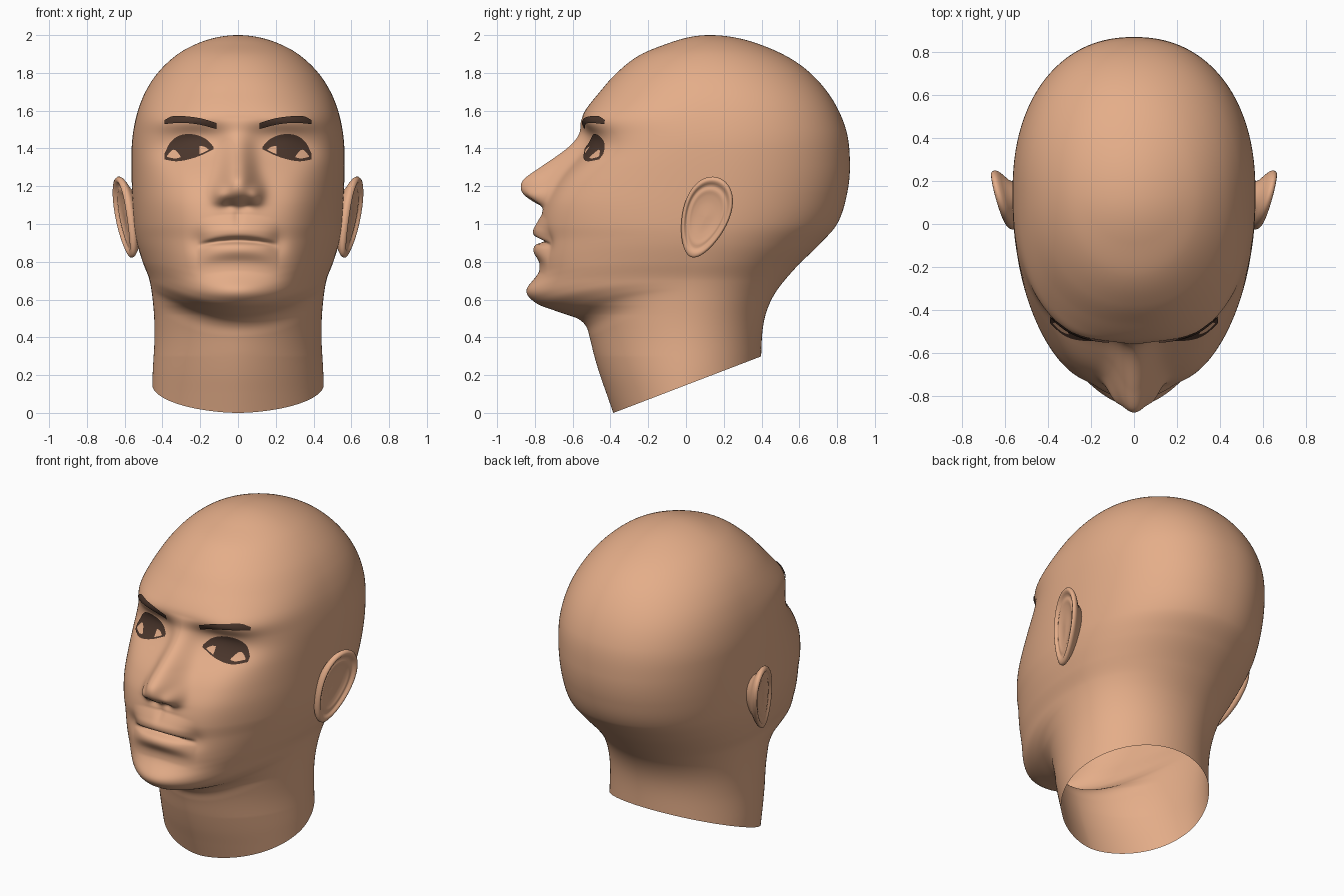
import bpy, bmesh, math
from math import sin, cos, pi, exp, sqrt

if "Cube" in bpy.data.objects:
    bpy.data.objects.remove(bpy.data.objects["Cube"])


def material(name, rgb):
    m = bpy.data.materials.new(name)
    m.diffuse_color = (*rgb, 1)
    m.use_nodes = True
    m.node_tree.nodes["Principled BSDF"].inputs["Base Color"].default_value = m.diffuse_color
    return m


SKIN = material("skin", (0.78, 0.42, 0.25))
DARK = material("dark_brown", (0.07, 0.037, 0.025))


def curve(points, key=lambda v: v):
    """Smooth function through (v, value) points."""
    p = sorted((key(v), y) for v, y in points)
    n = len(p)
    m = []
    for i in range(n):
        a, b = p[max(i - 1, 0)], p[min(i + 1, n - 1)]
        m.append((b[1] - a[1]) / (b[0] - a[0]))

    def f(v):
        t = key(v)
        if t <= p[0][0]:
            return p[0][1]
        if t >= p[-1][0]:
            return p[-1][1]
        i = 0
        while p[i + 1][0] < t:
            i += 1
        h = p[i + 1][0] - p[i][0]
        u = (t - p[i][0]) / h
        return ((1 + 2 * u) * (1 - u) ** 2 * p[i][1] + u * (1 - u) ** 2 * h * m[i]
                + u * u * (3 - 2 * u) * p[i + 1][1] + u * u * (u - 1) * h * m[i + 1])
    return f


def dome(z):
    return sqrt(max(0, 2 - z))


# Profiles of the head along z: front and back silhouette, half width, widest y, squareness
front_y = curve([(0, -.385), (.1, -.42), (.2, -.455), (.3, -.485), (.4, -.51), (.46, -.53), (.5, -.575),
                 (.53, -.66), (.565, -.735), (.6, -.76), (.65, -.77), (.7, -.77), (.74, -.767), (.8, -.765),
                 (.9, -.765), (1.0, -.772), (1.1, -.75), (1.2, -.70), (1.3, -.64), (1.4, -.58), (1.47, -.557),
                 (1.55, -.555), (1.6, -.535), (1.7, -.456), (1.79, -.377), (1.894, -.245), (1.958, -.09),
                 (2, .125)], dome)
back_y = curve([(0, .4), (.3, .398), (.49, .414), (.626, .467), (.76, .573), (.89, .704), (1, .8),
                (1.157, .852), (1.316, .868), (1.5, .847), (1.687, .757), (1.846, .6), (1.958, .37),
                (2, .125)], dome)
width = curve([(0, .455), (.2, .452), (.4, .442), (.55, .447), (.7, .468), (.8, .505), (.9, .535), (1, .552),
               (1.2, .562), (1.4, .563), (1.5, .553), (1.6, .53), (1.7, .49), (1.8, .425), (1.9, .318),
               (1.95, .228), (2, 0)], dome)
mid_y = curve([(0, 0), (.4, 0), (.7, .03), (1, .1), (1.4, .15), (1.7, .15), (2, .125)])
square = curve([(0, 1.75), (.3, 1.85), (.5, 2), (.9, 2.15), (1.2, 2.3), (1.4, 2.45), (1.55, 2.5), (1.7, 2.25),
                (1.9, 2), (2, 2)])
square_back = curve([(0, 2), (.5, 2.05), (.9, 2.1), (1.2, 2.2), (1.6, 2.2), (1.85, 2.05), (2, 2)])
nose = curve([(1.05, 0), (1.09, .012), (1.12, .07), (1.16, .14), (1.2, .175), (1.24, .18), (1.3, .137),
              (1.4, .065), (1.48, .02), (1.56, 0)])
nose_w = curve([(1.05, .08), (1.2, .07), (1.3, .06), (1.45, .055), (1.56, .07)])
lips = curve([(.75, 0), (.8, .012), (.855, .042), (.89, .03), (.912, -.02), (.934, .03), (.965, .038),
              (1.0, .022), (1.05, 0)])
jaw = curve([(.3, 0), (.45, 1), (.7, 1), (1.0, 0)])

# Soft facial forms: x, z, spread x, spread z, amount forward
FORMS = [(.20, 1.42, .12, .085, -.06), (.26, 1.405, .08, .045, .022), (.33, 1.40, .08, .05, -.025),
         (.28, 1.54, .12, .04, .025), (.095, 1.155, .028, .035, .042), (.045, 1.10, .02, .016, -.015),
         (.34, 1.15, .11, .13, .025), (.21, .90, .035, .04, -.015), (0, 1.04, .016, .03, -.01),
         (0, .64, .17, .055, .075), (.31, .78, .11, .13, .04)]


def face_y(x, z):
    """Front surface of head and neck."""
    ax, w, n, c = abs(x), width(z), square(z), mid_y(z)
    s = min(1, ax / w) if w > 1e-6 else 0
    y = c - (c - front_y(z - .13 * s * s * jaw(z))) * max(0, 1 - s ** n) ** (1 / n)
    if .52 < z < 1.75 and ax < .56:
        y -= nose(z) * exp(-.5 * (ax / nose_w(z)) ** 2.3)
        y -= lips(z + .6 * ax * ax) * max(0, 1 - (ax / .215) ** 2)
        edge = max(0, 1 - s ** 8) * min(1, (z - .52) / .05)
        for fx, fz, sx, sz, amt in FORMS:
            y -= edge * amt * exp(-.5 * (((ax - fx) / sx) ** 2 + ((z - fz) / sz) ** 2))
    return y


def grid(name, rows, mat, closed=False, flip=False):
    bm = bmesh.new()
    vs = [[bm.verts.new(p) for p in r] for r in rows]
    n = len(rows[0])
    for a, b in zip(vs, vs[1:]):
        for j in range(n if closed else n - 1):
            k = (j + 1) % n
            q = (a[j], a[k], b[k], b[j])
            bm.faces.new(q[::-1] if flip else q).smooth = True
    bmesh.ops.remove_doubles(bm, verts=bm.verts, dist=1e-5)
    me = bpy.data.meshes.new(name)
    bm.to_mesh(me)
    bm.free()
    me.materials.append(mat)
    ob = bpy.data.objects.new(name, me)
    bpy.context.collection.objects.link(ob)
    return ob


# Head and neck: stacked rings, lowest ones sheared to the sloping neck cut
def ring_point(th, z):
    s, c = sin(th), cos(th)
    n = square(z) if c > 0 else square_back(z)
    r = (abs(s) ** n + abs(c) ** n) ** (-1 / n)
    x = width(z) * r * s
    if c > 0:
        return x, face_y(x, z)
    m = mid_y(z)
    return x, m - (back_y(z) - m) * r * c


levels = [1.75 * i / 245 for i in range(245)] + [2 - (.5 * (1 - i / 45)) ** 2 for i in range(46)]
COLS = 250
rings = []
for z in levels:
    ring = []
    for j in range(COLS):
        ph = 2 * pi * j / COLS
        th = ph - .35 * sin(ph)
        x, y = ring_point(th, z)
        zz = z
        if z < .5:
            for _ in range(2):
                cut = max(0, .3 * (y + .385) / .785)
                zz = z + cut * (1 - z / .5)
                x, y = ring_point(th, zz)
        ring.append((x, y, zz))
    rings.append(ring)
grid("head", rings, SKIN, closed=True)


# Thin plates that follow the face between an upper and a lower edge
def plate(name, upper, lower, mat, lift):
    up, lo = curve(upper), curve(lower)
    x0, x1 = upper[0][0], upper[-1][0]
    for side, s in (("right", 1), ("left", -1)):
        rows = []
        for i in range(11):
            row = []
            for j in range(37):
                x = x0 + (x1 - x0) * j / 36
                z = lo(x) + (up(x) - lo(x)) * i / 10
                row.append((s * x, face_y(x, z) - lift, z))
            rows.append(row)
        grid(f"{name}_{side}", rows, mat, flip=s < 0)


plate("eyebrow", [(.115, 1.535), (.2, 1.56), (.3, 1.572), (.35, 1.57), (.39, 1.55)],
      [(.115, 1.503), (.2, 1.525), (.28, 1.535), (.35, 1.533), (.39, 1.528)], DARK, .009)
plate("eye", [(.13, 1.41), (.17, 1.45), (.24, 1.475), (.31, 1.468), (.36, 1.43), (.39, 1.37)],
      [(.13, 1.395), (.2, 1.362), (.27, 1.34), (.33, 1.332), (.39, 1.342)], DARK, .006)
plate("eye_white_inner", [(.155, 1.395), (.18, 1.41), (.205, 1.412)],
      [(.155, 1.392), (.18, 1.38), (.215, 1.365)], SKIN, .009)
plate("eye_white_outer", [(.305, 1.36), (.33, 1.39), (.35, 1.39), (.375, 1.362)],
      [(.305, 1.352), (.335, 1.347), (.375, 1.355)], SKIN, .009)

# Ears: tilted egg-shaped dish with a raised rim, closing back into the head
rim = curve([(0, -.012), (.35, -.014), (.55, -.010), (.68, -.004), (.78, -.008), (.88, .008), (.95, .008), (1, -.004)])
steps = [(i / 24, None) for i in range(25)] + [(1.0, -.014), (.97, -.024), (.9, -.035), (.7, -.06), (.55, -.12)]
for side, s in (("right", 1), ("left", -1)):
    rows = []
    for r, back in steps:
        row = []
        for j in range(64):
            a = 2 * pi * j / 64
            u = r * .122 * (1 + .22 * sin(a)) * cos(a)
            v = r * .222 * sin(a)
            y = .10 + u * .945 + v * .33
            z = 1.035 - u * .33 + v * .945
            lobe = r * max(0, -sin(a)) ** 2
            h = rim(r) * (1 - .6 * lobe) if back is None else back
            row.append((s * (.574 + .26 * (y + .03) + .1 * (z - 1.035) + h), y, z))
        rows.append(row)
    grid(f"ear_{side}", rows, SKIN, closed=True, flip=s > 0)
